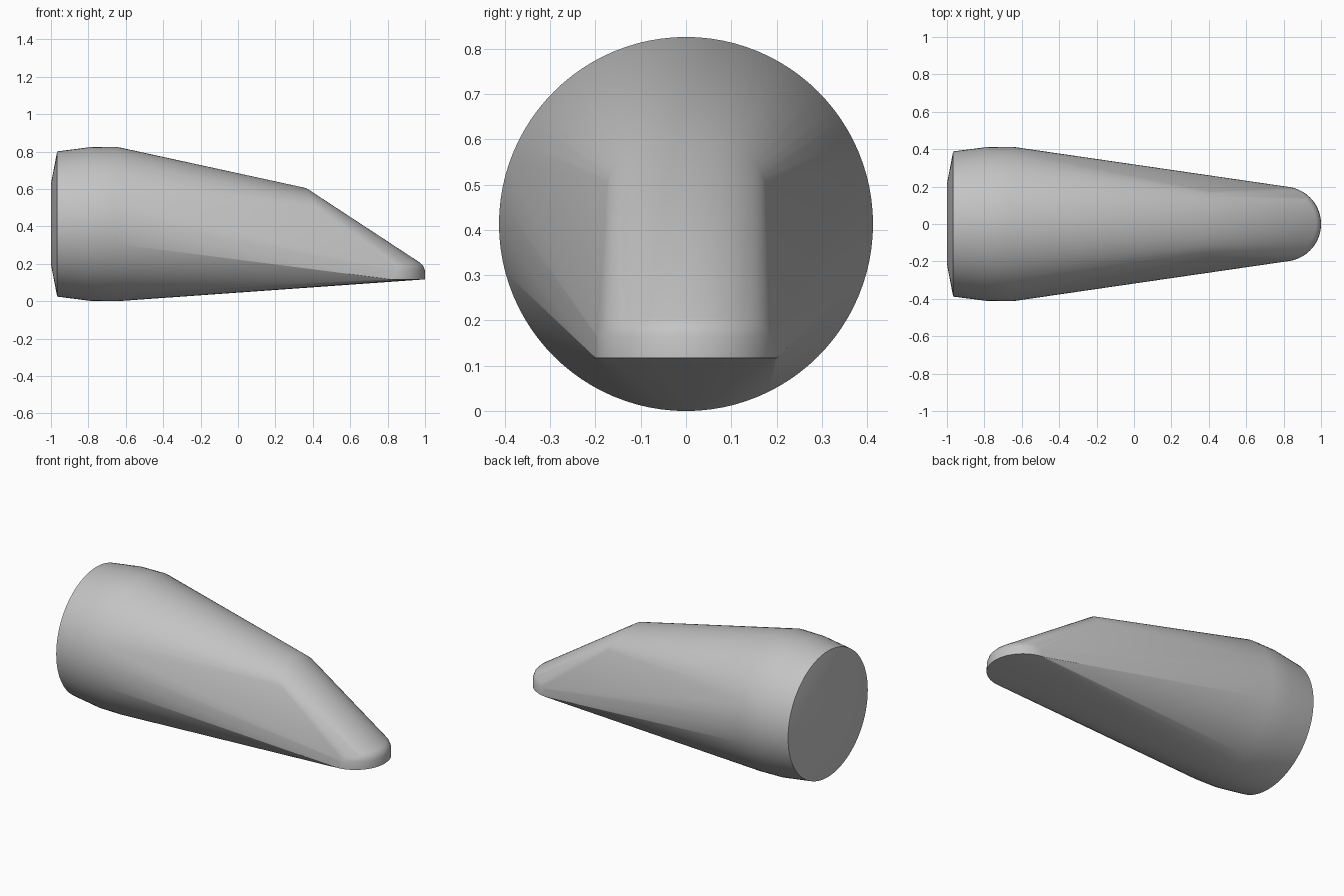
import bpy, bmesh
from math import sin, cos, pi, radians

cube = bpy.data.objects.get("Cube")
if cube:
    bpy.data.objects.remove(cube, do_unlink=True)

SIDES = 96
AXIS_Z = 0.413


def angles(n, start=0.0, sweep=2 * pi):
    return [start + sweep * i / n for i in range(n)]


points = []

# Round rear body: upright rings along x
for x, r in [(-1, 0.215), (-0.967, 0.388), (-0.79, 0.411), (-0.65, 0.413)]:
    points += [(x, r * cos(a), AXIS_Z + r * sin(a)) for a in angles(SIDES)]

# Arched bend where the top turns down towards the tip
for a in angles(32, -pi / 2, pi * 32 / 31):
    points.append((0.42 - 0.055 * cos(a), 0.178 * sin(a), 0.48 + 0.125 * cos(a)))

# Rounded flat tip: stacked level discs
for z, r in [(0.117, 0.2), (0.165, 0.199), (0.19, 0.19), (0.205, 0.175)]:
    points += [(0.8 + r * cos(a), r * sin(a), z) for a in angles(SIDES)]

# Wrap all sections in one tapering skin
bm = bmesh.new()
for p in points:
    bm.verts.new(p)
hull = bmesh.ops.convex_hull(bm, input=bm.verts[:])
inner = {v for v in hull["geom_interior"] + hull["geom_unused"]
         if isinstance(v, bmesh.types.BMVert)}
bmesh.ops.delete(bm, geom=list(inner), context='VERTS')
bmesh.ops.dissolve_limit(bm, angle_limit=radians(0.1), verts=bm.verts[:], edges=bm.edges[:])
bmesh.ops.recalc_face_normals(bm, faces=bm.faces[:])

mesh = bpy.data.meshes.new("tapered_body")
bm.to_mesh(mesh)
bm.free()
body = bpy.data.objects.new("tapered_body", mesh)
bpy.context.collection.objects.link(body)

# Plain grey finish
grey = bpy.data.materials.new("light_grey")
grey.use_nodes = True
colour = (0.55, 0.55, 0.55, 1)
grey.diffuse_color = colour
grey.node_tree.nodes["Principled BSDF"].inputs["Base Color"].default_value = colour
mesh.materials.append(grey)

bpy.ops.object.select_all(action='DESELECT')
body.select_set(True)
bpy.context.view_layer.objects.active = body
bpy.ops.object.shade_smooth_by_angle(angle=radians(30))
